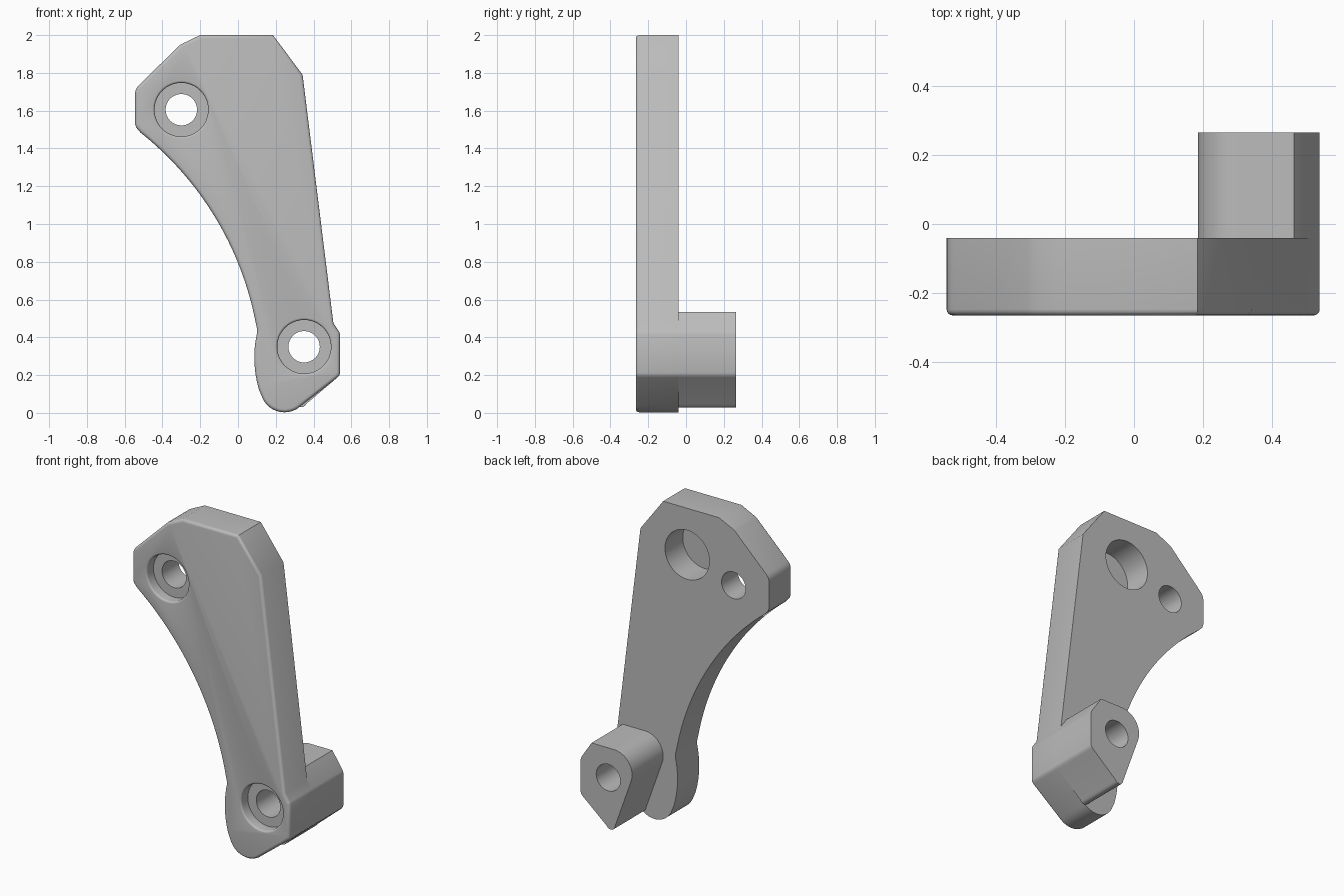
import bpy, bmesh, math
from mathutils import Vector

if "Cube" in bpy.data.objects:
    bpy.data.objects.remove(bpy.data.objects["Cube"], do_unlink=True)

FRONT, MID, BACK = -0.266, -0.04, 0.266

grey = bpy.data.materials.new("machined grey")
grey.use_nodes = True
grey.diffuse_color = (0.5, 0.5, 0.5, 1)
grey.node_tree.nodes["Principled BSDF"].inputs["Base Color"].default_value = (0.5, 0.5, 0.5, 1)


def arc(a, b, c, n):
    """Points on the circle through a, b and c, in that order."""
    a, b, c = Vector(a), Vector(b), Vector(c)
    d = 2 * (a.x * (b.y - c.y) + b.x * (c.y - a.y) + c.x * (a.y - b.y))
    aa, bb, cc = a.dot(a), b.dot(b), c.dot(c)
    o = Vector(((aa * (b.y - c.y) + bb * (c.y - a.y) + cc * (a.y - b.y)) / d,
                (aa * (c.x - b.x) + bb * (a.x - c.x) + cc * (b.x - a.x)) / d))
    ang = lambda p: math.atan2(p.y - o.y, p.x - o.x)
    start = ang(a)
    to_b, to_c = ((ang(p) - start) % math.tau for p in (b, c))
    sweep = to_c if to_b < to_c else to_c - math.tau
    r = (a - o).length
    return [(o.x + r * math.cos(start + sweep * i / n),
             o.y + r * math.sin(start + sweep * i / n)) for i in range(n + 1)]


def add_object(name, bm):
    bmesh.ops.recalc_face_normals(bm, faces=bm.faces)
    mesh = bpy.data.meshes.new(name)
    bm.to_mesh(mesh)
    bm.free()
    mesh.materials.append(grey)
    obj = bpy.data.objects.new(name, mesh)
    bpy.context.collection.objects.link(obj)
    return obj


def prism(name, outline, y0, y1, fillet=0):
    """Extrude an x-z outline along y, rounding the front rim if asked."""
    bm = bmesh.new()
    face = bm.faces.new([bm.verts.new((x, y0, z)) for x, z in outline])
    ext = bmesh.ops.extrude_face_region(bm, geom=[face], use_keep_orig=True)
    moved = [v for v in ext["geom"] if isinstance(v, bmesh.types.BMVert)]
    bmesh.ops.translate(bm, verts=moved, vec=(0, y1 - y0, 0))
    bmesh.ops.recalc_face_normals(bm, faces=bm.faces)
    if fillet:
        rim = [e for e in bm.edges if all(abs(v.co.y - y0) < 1e-5 for v in e.verts)]
        bmesh.ops.bevel(bm, geom=rim, offset=fillet, segments=4, profile=0.5,
                        affect='EDGES', clamp_overlap=False)
    return add_object(name, bm)


def lathe(name, x, z, profile, sides=64):
    """Turn a (radius, y) profile about a y axis through x, z."""
    bm = bmesh.new()
    rings = []
    for r, y in profile:
        rings.append([bm.verts.new((x + r * math.cos(math.tau * i / sides), y,
                                    z + r * math.sin(math.tau * i / sides)))
                      for i in range(sides)])
    for lo, hi in zip(rings, rings[1:]):
        for i in range(sides):
            j = (i + 1) % sides
            bm.faces.new((lo[i], lo[j], hi[j], hi[i]))
    bm.faces.new(rings[0])
    bm.faces.new(rings[-1])
    return add_object(name, bm)


def cut(obj, cutter):
    mod = obj.modifiers.new("cut", 'BOOLEAN')
    mod.operation, mod.solver, mod.object = 'DIFFERENCE', 'EXACT', cutter
    bpy.context.view_layer.objects.active = obj
    bpy.ops.object.modifier_apply(modifier=mod.name)
    bpy.data.objects.remove(cutter, do_unlink=True)


# Plate outline, clockwise from the top edge
outline = [(-0.2, 2), (0.185, 2), (0.342, 1.79), (0.505, 0.475)]
outline += [(0.535, 0.43), (0.54, 0.415), (0.54, 0.212), (0.537, 0.2), (0.527, 0.188)]
outline += arc((0.333, 0.037), (0.245, 0.003), (0.125, 0.09), 16)
outline += arc((0.112, 0.12), (0.088, 0.25), (0.1, 0.42), 12)
outline += [(0.1, 0.45)]
outline += arc((0.093, 0.48), (-0.13, 1.05), (-0.515, 1.483), 32)
outline += arc((-0.528, 1.497), (-0.54, 1.514), (-0.545, 1.535), 4)
outline += arc((-0.545, 1.69), (-0.54, 1.713), (-0.525, 1.735), 4)
outline += [(-0.31, 1.945), (-0.29, 1.957)]
plate = prism("plate", outline, FRONT, MID, fillet=0.018)

# Counterbored bolt holes with a rounded rim
HOLE, BORE, DEPTH, RIM = 0.083, 0.142, 0.065, 0.012
rim = [(BORE + RIM * (1 - math.sin(t)), FRONT + RIM * (1 - math.cos(t)))
       for t in (math.pi / 2 * i / 4 for i in range(5))]
bolt = [(rim[0][0], FRONT - 0.05)] + rim + [(BORE, FRONT + DEPTH), (HOLE, FRONT + DEPTH), (HOLE, 0.1)]
for hx, hz in ((-0.3, 1.605), (0.35, 0.35)):
    cut(plate, lathe("bolt_cutter", hx, hz, bolt))

# Blind round pocket in the back
cut(plate, lathe("pocket_cutter", 0.02, 1.71, [(0.153, MID - 0.175), (0.153, 0.1)]))

# Boss behind the lower hole
boss_outline = [(0.465, 0.535), (0.535, 0.43), (0.54, 0.415), (0.54, 0.212), (0.537, 0.2), (0.527, 0.188)]
boss_outline += arc((0.365, 0.06), (0.33, 0.03), (0.303, 0.06), 8)[1:]
boss_outline += arc((0.193, 0.367), (0.222, 0.498), (0.31, 0.535), 16)
boss = prism("boss", boss_outline, MID, BACK)
cut(boss, lathe("boss_cutter", 0.35, 0.35, [(HOLE, MID - 0.1), (HOLE, BACK + 0.1)]))

# Smooth curves, sharp corners
bpy.ops.object.select_all(action='DESELECT')
for obj in (plate, boss):
    obj.select_set(True)
bpy.context.view_layer.objects.active = plate
bpy.ops.object.shade_smooth_by_angle(angle=math.radians(30))
